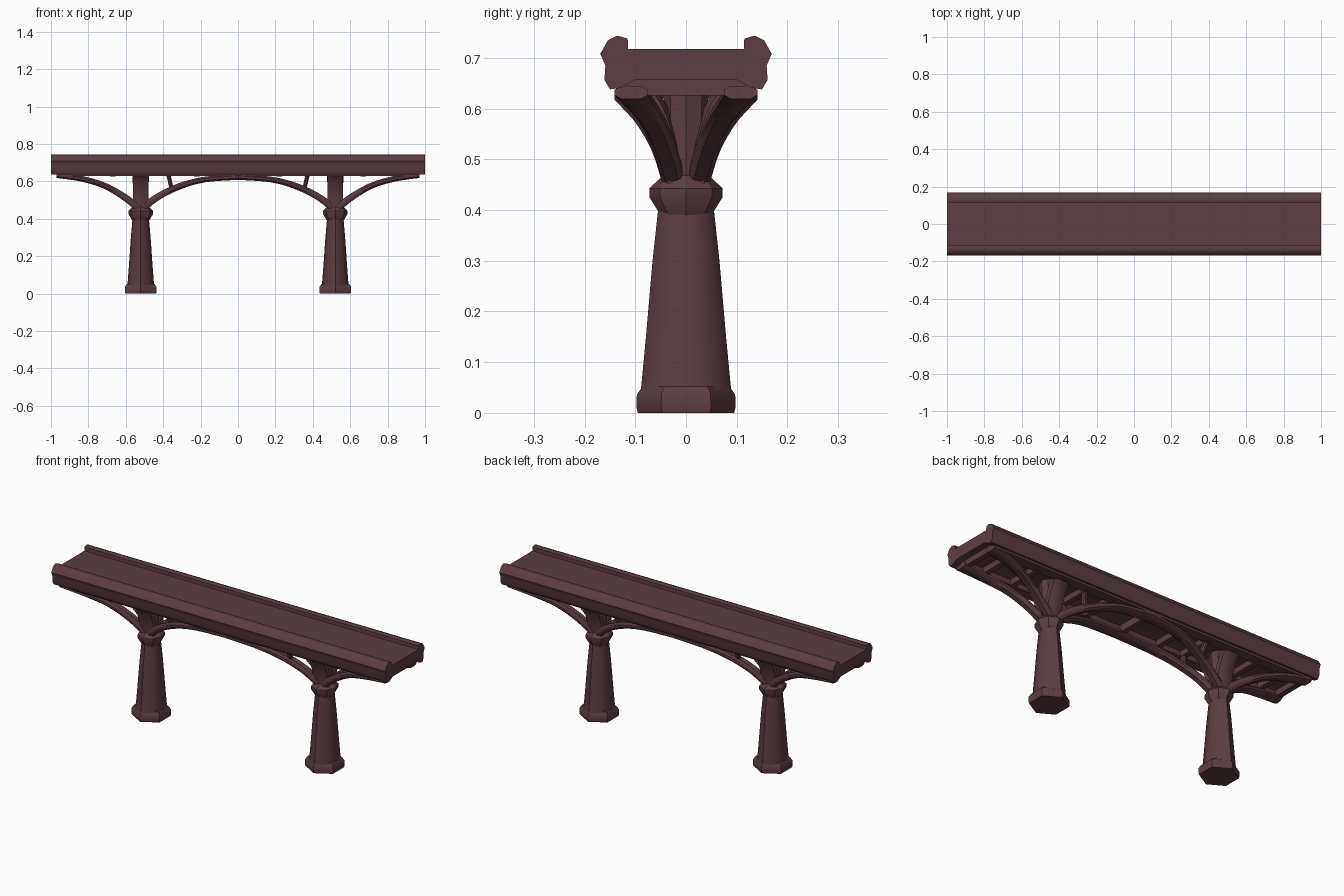
import bpy, bmesh, math
from mathutils import Vector

if "Cube" in bpy.data.objects:
    bpy.data.objects.remove(bpy.data.objects["Cube"], do_unlink=True)

COLOUR = (0.105, 0.048, 0.054, 1)
stone = bpy.data.materials.new("dark_red_stone")
stone.use_nodes = True
stone.diffuse_color = COLOUR
shader = stone.node_tree.nodes["Principled BSDF"]
shader.inputs["Base Color"].default_value = COLOUR
shader.inputs["Roughness"].default_value = 0.9


def loft(name, rings, angle=40):
    """Skin a list of closed rings of points, with end caps."""
    bm = bmesh.new()
    loops = [[bm.verts.new(p) for p in ring] for ring in rings]
    n = len(loops[0])
    for a, b in zip(loops, loops[1:]):
        for i in range(n):
            j = (i + 1) % n
            bm.faces.new((a[i], a[j], b[j], b[i]))
    bm.faces.new(loops[0][::-1])
    bm.faces.new(loops[-1])
    bmesh.ops.recalc_face_normals(bm, faces=bm.faces)
    mesh = bpy.data.meshes.new(name)
    bm.to_mesh(mesh)
    bm.free()
    mesh.materials.append(stone)
    obj = bpy.data.objects.new(name, mesh)
    bpy.context.collection.objects.link(obj)
    bpy.ops.object.select_all(action="DESELECT")
    obj.select_set(True)
    bpy.context.view_layer.objects.active = obj
    bpy.ops.object.shade_smooth_by_angle(angle=math.radians(angle))
    return obj


def turned(name, x, levels, sides, squash=1.0, angle=40):
    """Upright many-sided part from (height, radius) levels, corners on y."""
    return loft(name, [[(x + r * squash * math.sin(math.tau * i / sides),
                         r * math.cos(math.tau * i / sides), z)
                        for i in range(sides)] for z, r in levels], angle)


def rib(name, path, steps=4):
    """Chamfered rib through (x, y, z, width, height) stations, smoothed."""
    pts = [Vector(p) for p in path]
    ext = [2 * pts[0] - pts[1]] + pts + [2 * pts[-1] - pts[-2]]
    fine = []
    for k in range(len(pts) - 1):
        a, b, c, d = ext[k:k + 4]
        for s in range(steps):
            t = s / steps
            fine.append(0.5 * (2 * b + (c - a) * t + (2 * a - 5 * b + 4 * c - d) * t ** 2
                               + (3 * b - a - 3 * c + d) * t ** 3))
    fine.append(pts[-1])
    section = [(-1, -.4), (-.6, -1), (.6, -1), (1, -.4), (1, .4), (.6, 1), (-.6, 1), (-1, .4)]
    rings = []
    for k, p in enumerate(fine):
        q, r = fine[max(k - 1, 0)], fine[min(k + 1, len(fine) - 1)]
        run = Vector((r[0] - q[0], 0, r[2] - q[2])).normalized()
        up = Vector((-run.z, 0, run.x))
        rings.append([Vector(p[:3]) + Vector((0, u * p[3] / 2, 0)) + up * v * p[4] / 2
                      for u, v in section])
    return loft(name, rings)


def beam(name, x0, x1, y0, y1, z0, z1):
    return loft(name, [[(x, y0, z0), (x, y1, z0), (x, y1, z1), (x, y0, z1)]
                       for x in (x0, x1)])


# Deck with rounded kerbs, one cross-section run along the length
half = [(.10, .657), (.128, .641), (.150, .638), (.161, .657), (.159, .685), (.169, .708),
        (.154, .735), (.135, .744), (.115, .738), (.114, .718)]
profile = half + [(-y, z) for y, z in reversed(half)]
loft("deck", [[(x, y, z) for y, z in profile] for x in (-1, 1)], 45)

# Columns
for side, word in ((-1, "right"), (1, "left")):
    x = side * .52
    turned(word + "_column_base", x,
           [(0, .095), (.012, .098), (.036, .097), (.052, .086)], 6, angle=30)
    turned(word + "_column_shaft", x,
           [(.045, .089), (.15, .079), (.30, .066), (.41, .054)], 8, .80, 50)
    turned(word + "_column_collar", x,
           [(.385, .047), (.425, .072), (.443, .072), (.462, .052), (.475, .040)], 8, .9, 30)
    turned(word + "_column_post", x,
           [(.45, .042), (.54, .042), (.61, .043), (.66, .048)], 8)
    # Bracing on both faces of the bridge
    for y, face in ((-1, "front"), (1, "back")):
        tag = word + "_" + face
        rib(tag + "_upright", [(x, y * .022, .45, .045, .085), (x, y * .035, .53, .045, .085),
                               (x, y * .060, .60, .05, .085), (x, y * .095, .65, .06, .085)])
        rib(tag + "_outer_arch",
            [(side * .535, y * .025, .462, .045, .04), (side * .62, y * .043, .525, .045, .036),
             (side * .72, y * .068, .580, .05, .032), (side * .84, y * .095, .615, .06, .030),
             (side * .97, y * .108, .632, .066, .026)])
        rib(tag + "_inner_arch",
            [(side * .505, y * .025, .462, .045, .04), (side * .42, y * .045, .523, .045, .036),
             (side * .31, y * .072, .575, .05, .034), (side * .18, y * .098, .610, .06, .030),
             (0, y * .108, .624, .066, .030)])
        # Short slanted strut from the inner arch to the deck
        rib(tag + "_strut", [(side * .355, y * .060, .56, .03, .022),
                             (side * .375, y * .085, .65, .03, .022)], 1)
    # Cross beams below the deck
    for i, cx in enumerate((.22, .37, .52, .67, .84, .95)):
        beam(f"{word}_cross_beam_{i}", side * cx - .014, side * cx + .014,
             -.11, .11, .626, .662)

# Long stringers under each kerb
for y, face in ((-1, "front"), (1, "back")):
    beam(face + "_stringer", -.965, .965, y * .085, y * .138, .628, .655)
beam("middle_cross_beam", -.014, .014, -.11, .11, .62, .662)
